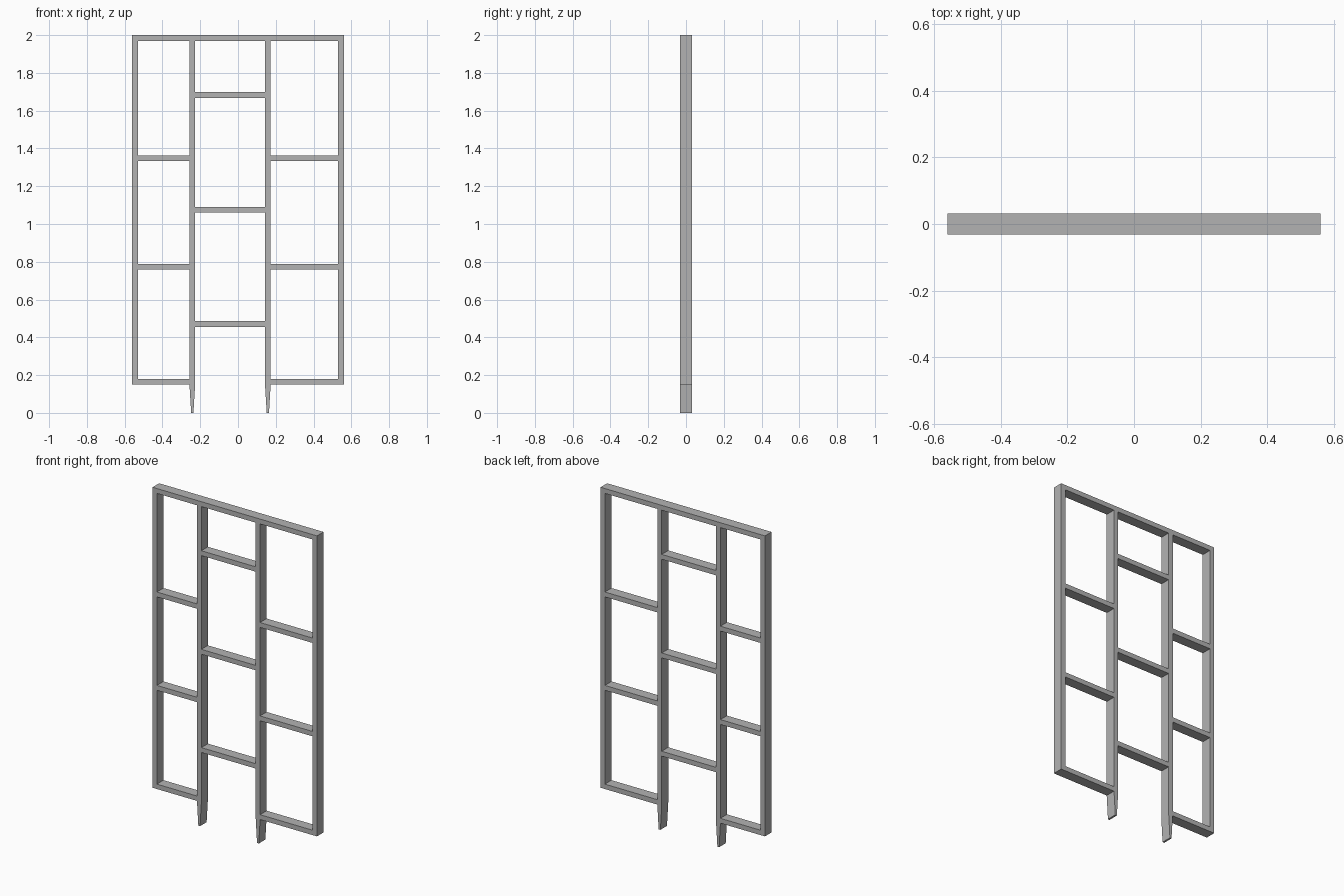
import bpy
import bmesh

cube = bpy.data.objects.get("Cube")
if cube:
    bpy.data.objects.remove(cube, do_unlink=True)

grey = bpy.data.materials.new("plain_grey")
grey.use_nodes = True
colour = (0.45, 0.45, 0.45, 1)
grey.diffuse_color = colour
grey.node_tree.nodes["Principled BSDF"].inputs["Base Color"].default_value = colour

HALF_DEPTH = 0.032
BAR = 0.03
HALF_WIDTH = 0.56
BASE = 0.15          # bottom of the frame
TOP = 2.0
TIP = 0.006          # half width of a stake tip
POSTS = {"right": -0.242, "left": 0.158}   # centre x of the inner posts


def extrude_profile(name, profile):
    """Extrude an x-z outline through the depth of the frame."""
    bm = bmesh.new()
    face = bm.faces.new([bm.verts.new((x, -HALF_DEPTH, z)) for x, z in profile])
    ext = bmesh.ops.extrude_face_region(bm, geom=[face])
    moved = [v for v in ext["geom"] if isinstance(v, bmesh.types.BMVert)]
    bmesh.ops.translate(bm, verts=moved, vec=(0, 2 * HALF_DEPTH, 0))
    bmesh.ops.recalc_face_normals(bm, faces=bm.faces)
    mesh = bpy.data.meshes.new(name)
    bm.to_mesh(mesh)
    bm.free()
    mesh.materials.append(grey)
    obj = bpy.data.objects.new(name, mesh)
    bpy.context.collection.objects.link(obj)
    return obj


def bar(name, x0, x1, z0, z1):
    return extrude_profile(name, [(x0, z0), (x1, z0), (x1, z1), (x0, z1)])


# Top rail and outer uprights
inner = HALF_WIDTH - BAR
bar("top_rail", -HALF_WIDTH, HALF_WIDTH, TOP - BAR, TOP)
bar("right_outer_upright", -HALF_WIDTH, -inner, BASE, TOP - BAR)
bar("left_outer_upright", inner, HALF_WIDTH, BASE, TOP - BAR)

# Inner posts, each ending in a tapered ground stake
h = BAR / 2
for side, x in POSTS.items():
    extrude_profile(side + "_post", [
        (x - TIP, 0), (x + TIP, 0), (x + h, BASE),
        (x + h, TOP - BAR), (x - h, TOP - BAR), (x - h, BASE)])

# Staggered rungs in the three columns, by bottom height
side_levels = [BASE, 0.758, 1.333]
columns = {
    "right": (-inner, POSTS["right"] - h, side_levels),
    "middle": (POSTS["right"] + h, POSTS["left"] - h, [0.456, 1.061, 1.668]),
    "left": (POSTS["left"] + h, inner, side_levels),
}
for column, (x0, x1, levels) in columns.items():
    for i, z in enumerate(levels, 1):
        bar(f"{column}_rung_{i}", x0, x1, z, z + BAR)
